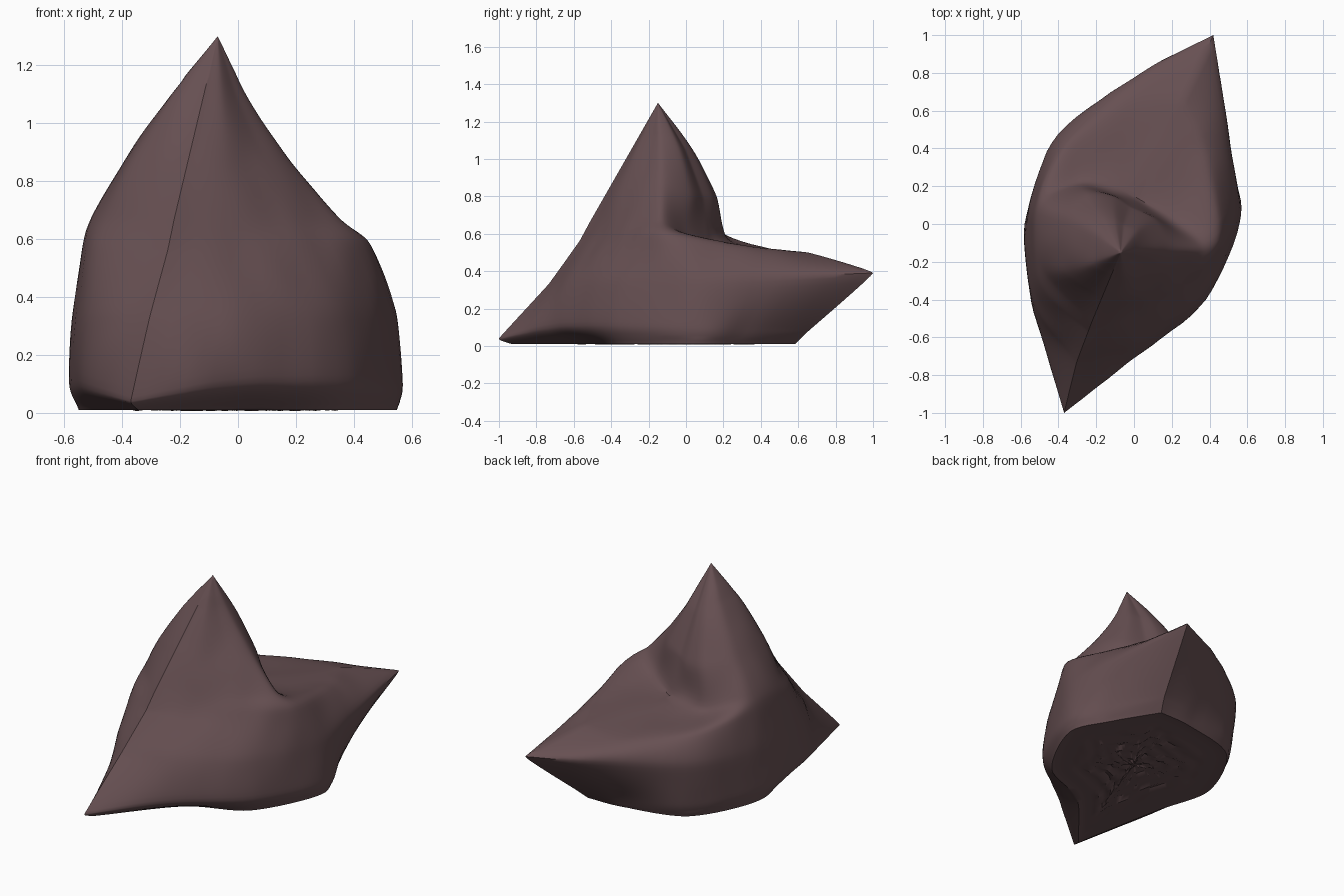
import bpy, bmesh, math
from mathutils import Vector, noise

if "Cube" in bpy.data.objects:
    bpy.data.objects.remove(bpy.data.objects["Cube"])

# Each ring has ten points, counter-clockwise from the front toe (0) past the back tip (5)
low = [(-.37, -1, .04), (0, -.71, .10), (.38, -.40, .11), (.57, .05, .10), (.475, .33, .09),
       (.31, .655, .08), (.05, .62, .09), (-.36, .48, .10), (-.57, .05, .10), (-.54, -.40, .09)]
middle = [(-.305, -.735, .33), (.02, -.62, .35), (.35, -.385, .35), (.535, .0, .35), (.50, .48, .37),
          (.42, 1, .39), (.05, .81, .38), (-.40, .475, .36), (-.56, .05, .35), (-.53, -.41, .33)]
shoulder = [(-.243, -.57, .56), (0, -.48, .56), (.26, -.32, .58), (.455, -.08, .58), (.37, .40, .52),
            (.26, .65, .50), (0, .66, .48), (-.36, .42, .52), (-.525, .08, .58), (-.50, -.32, .56)]
crease = [(-.22, -.51, .67), (0, -.42, .67), (.20, -.29, .68), (.35, -.13, .67), (.22, .02, .58),
          (.03, .13, .55), (-.10, .20, .56), (-.30, .22, .58), (-.485, .08, .67), (-.475, -.25, .67)]
floor_scale = [.93, .75, .90, .96, .93, .89, .92, .95, .96, .85]
# Sideways bulge of the peak between crease and top
bulges = [(0, 0), (-.01, -.01), (-.03, .005), (-.04, .01), (-.01, .06),
          (-.02, .06), (-.03, .07), (-.03, .06), (-.02, .03), (-.03, -.03)]
peak = Vector((-.07, -.15, 1.3))
STEPS = 8


def spline(pts, tension, steps=STEPS):
    """Cardinal spline through pts with free ends."""
    ext = [2 * pts[0] - pts[1]] + pts + [2 * pts[-1] - pts[-2]]
    out = []
    for i in range(1, len(ext) - 2):
        a, b = ext[i], ext[i + 1]
        ta = (b - ext[i - 1]) * .5 * tension
        tb = (ext[i + 2] - a) * .5 * tension
        for s in range(steps):
            t = s / steps
            out.append(a * (2*t**3 - 3*t*t + 1) + ta * (t**3 - 2*t*t + t)
                       + b * (3*t*t - 2*t**3) + tb * (t**3 - t*t))
    return out + [pts[-1].copy()]


def column(i):
    """Vertical profile from floor to peak."""
    p = [Vector(r[i]) for r in (low, middle, shoulder, crease)]
    floor = Vector((p[0].x * floor_scale[i], p[0].y * floor_scale[i], .01))
    bulge = Vector((*bulges[i], 0))
    upper = [p[3].lerp(peak, t) + bulge * 4 * t * (1 - t) for t in (.33, .67)]
    return spline([floor] + p + upper + [peak.copy()], .2 if i in (0, 5) else .75)


columns = [column(i) for i in range(10)]

# Each row is two smooth halves meeting at the front and back seams
rows = []
for r in range(len(columns[0])):
    pts = [c[r] for c in columns]
    rows.append(spline(pts[:6], .9)[:-1] + spline(pts[5:] + pts[:1], .9)[:-1])

# Soft cloth wrinkles, fading out at the seams and tips
n = len(rows[0])
for row in rows[4:-6]:
    for j, p in enumerate(row):
        fade = abs(math.sin(2 * math.pi * j / n)) ** .5
        offset = noise.noise(Vector((p.x * 7, p.y * 7, p.z * 4))) * .008 * fade
        d = Vector((p.x, p.y, .3)).normalized()
        row[j] = p + d * offset

# Gathered, crumpled underside
under = []
for k in range(14):
    s = k / 14
    ring = []
    for j, p in enumerate(rows[0]):
        a = 2 * math.pi * j / n
        w = math.sin(s * 34 + 2 * math.sin(a * 5) + math.sin(a * 9))
        ring.append(Vector((p.x * s, p.y * s, .016 + .009 * w * (s < .7))))
    under.append(ring)
rows = under + rows

# Bean bag body
bm = bmesh.new()
grid = [[bm.verts.new(p) for p in row] for row in rows]
for a, b in zip(grid, grid[1:]):
    for j in range(n):
        k = (j + 1) % n
        bm.faces.new((a[j], a[k], b[k], b[j]))
bmesh.ops.remove_doubles(bm, verts=bm.verts, dist=.0005)
bmesh.ops.recalc_face_normals(bm, faces=bm.faces)
mesh = bpy.data.meshes.new("bean_bag")
bm.to_mesh(mesh)
bm.free()
bag = bpy.data.objects.new("bean_bag", mesh)
bpy.context.collection.objects.link(bag)

cloth = bpy.data.materials.new("mauve_brown_cloth")
cloth.diffuse_color = (.135, .08, .085, 1)
cloth.use_nodes = True
cloth.node_tree.nodes["Principled BSDF"].inputs["Base Color"].default_value = cloth.diffuse_color
mesh.materials.append(cloth)

bpy.context.view_layer.objects.active = bag
bag.select_set(True)
bpy.ops.object.shade_smooth_by_angle(angle=math.radians(40))
